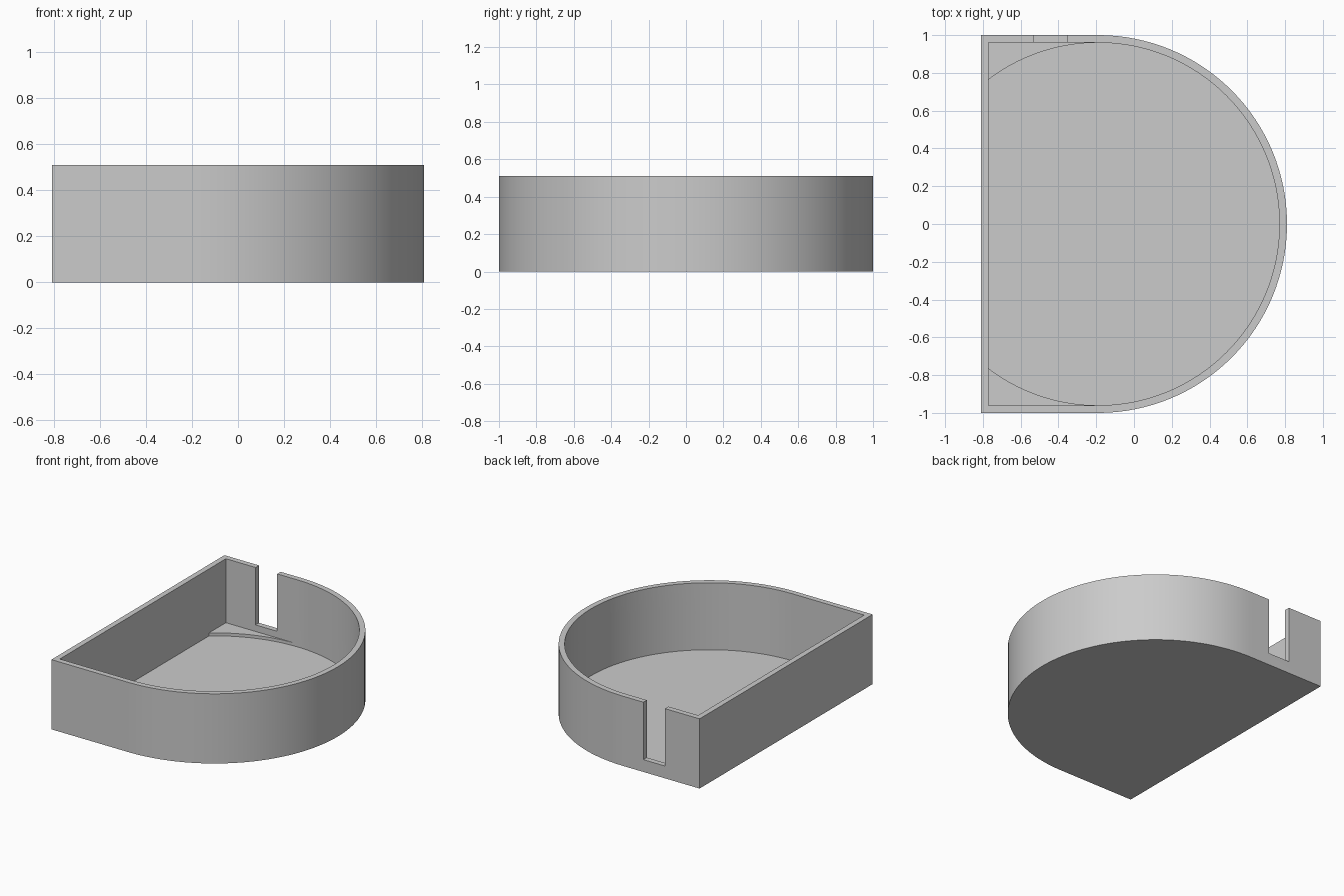
import bpy
import bmesh
from math import sin, cos, acos, pi
from mathutils import Vector

if "Cube" in bpy.data.objects:
    bpy.data.objects.remove(bpy.data.objects["Cube"])

# Main dimensions
CX = -0.19          # centre of the round end
BACK = -0.81        # flat side
WALL = 0.04
HEIGHT = 0.51
FLOOR = 0.02        # round recess level
SHELF = 0.042       # corner level
R_IN = 1 - WALL
FLAT_IN = BACK + WALL

grey = bpy.data.materials.new("plain grey")
grey.use_nodes = True
grey.diffuse_color = (0.6, 0.6, 0.6, 1)
grey.node_tree.nodes["Principled BSDF"].inputs["Base Color"].default_value = (0.6, 0.6, 0.6, 1)


def arc(radius, start, end, steps):
    """Points on an arc around the round end's centre."""
    angles = [start + (end - start) * i / steps for i in range(steps + 1)]
    return [(CX + radius * cos(a), radius * sin(a)) for a in angles]


def d_shape(radius, flat_x):
    """Half disc joined to a rectangle ending at flat_x."""
    return arc(radius, -pi / 2, pi / 2, 64) + [(flat_x, radius), (flat_x, -radius)]


def prism(name, outline, z0, z1):
    """Extrude a flat outline between two heights."""
    bm = bmesh.new()
    face = bm.faces.new([bm.verts.new((x, y, z0)) for x, y in outline])
    top = bmesh.ops.extrude_face_region(bm, geom=[face])["geom"]
    bmesh.ops.translate(bm, vec=Vector((0, 0, z1 - z0)),
                        verts=[v for v in top if isinstance(v, bmesh.types.BMVert)])
    bmesh.ops.recalc_face_normals(bm, faces=bm.faces)
    mesh = bpy.data.meshes.new(name)
    bm.to_mesh(mesh)
    bm.free()
    mesh.materials.append(grey)
    obj = bpy.data.objects.new(name, mesh)
    bpy.context.collection.objects.link(obj)
    return obj


def cut(target, cutter):
    """Subtract the cutter and discard it."""
    cutter.hide_render = True
    bpy.context.view_layer.objects.active = target
    mod = target.modifiers.new("cut", 'BOOLEAN')
    mod.operation = 'DIFFERENCE'
    mod.solver = 'EXACT'
    mod.object = cutter
    bpy.ops.object.modifier_apply(modifier=mod.name)
    bpy.data.objects.remove(cutter)


# Outer body
tray = prism("tray", d_shape(1, BACK), 0, HEIGHT)

# Main cavity down to the corner shelves
cut(tray, prism("cavity", d_shape(R_IN, FLAT_IN), SHELF, HEIGHT + 0.1))

# Shallow round recess, cut off by the flat wall
reach = acos((FLAT_IN - CX) / R_IN)
recess = (arc(R_IN, -reach, -pi / 2, 14)[:-1] + arc(R_IN, -pi / 2, pi / 2, 64)
          + arc(R_IN, pi / 2, reach, 14)[1:])
cut(tray, prism("round_recess", recess, FLOOR, HEIGHT + 0.1))

# Slot through the rear wall
slot = [(-0.53, 0.9), (-0.355, 0.9), (-0.355, 1.1), (-0.53, 1.1)]
cut(tray, prism("slot", slot, 0.09, HEIGHT + 0.1))

# Smooth round walls with crisp rims
bpy.ops.object.select_all(action='DESELECT')
tray.select_set(True)
bpy.context.view_layer.objects.active = tray
bpy.ops.object.shade_smooth_by_angle(angle=pi / 6)
